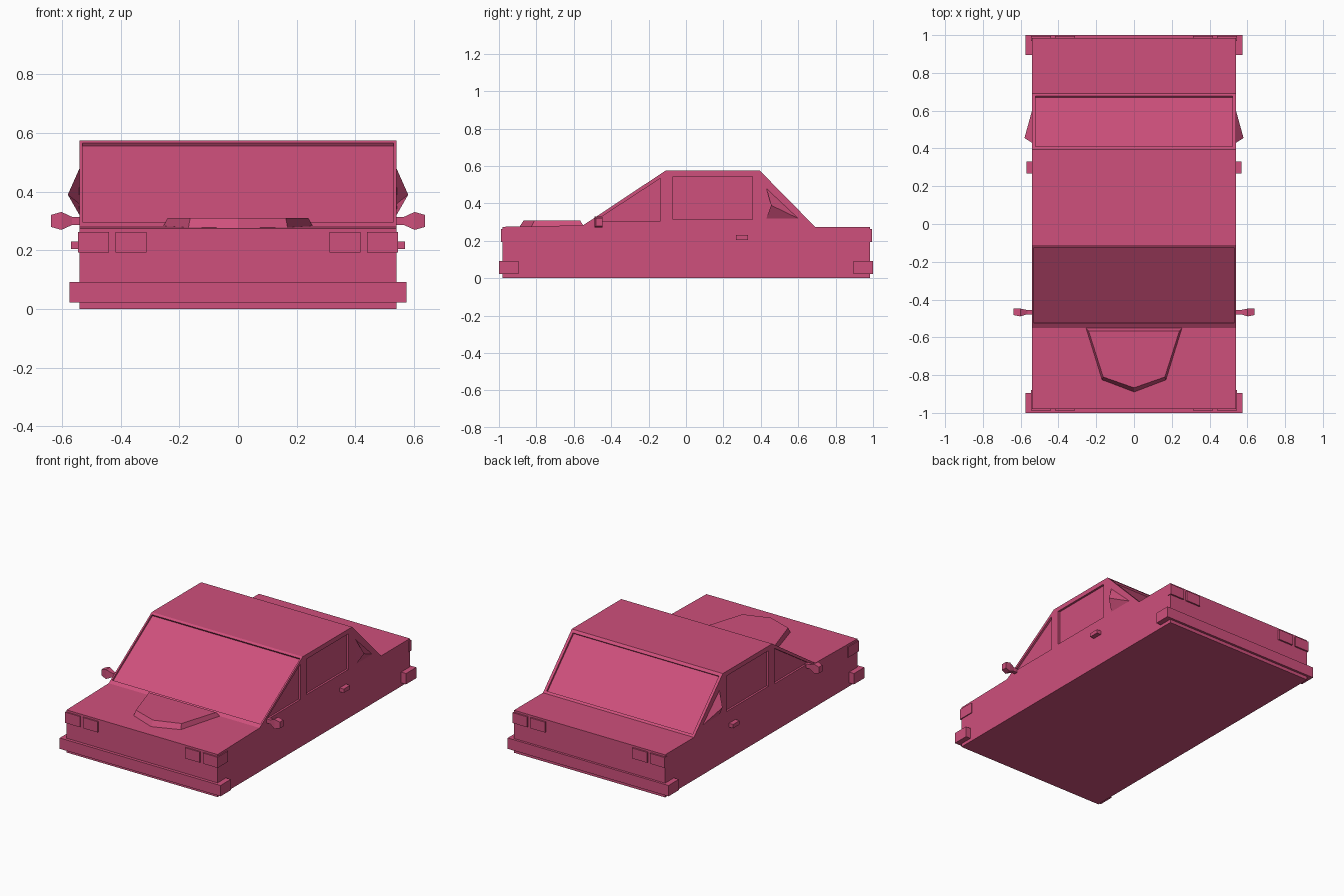
import bpy, bmesh
from mathutils import Vector

if "Cube" in bpy.data.objects:
    bpy.data.objects.remove(bpy.data.objects["Cube"])

paint = bpy.data.materials.new("pink_paint")
paint.diffuse_color = (0.62, 0.08, 0.2, 1)
paint.use_nodes = True
paint.node_tree.nodes["Principled BSDF"].inputs["Base Color"].default_value = paint.diffuse_color


def make(name, verts, faces, mirror=False):
    mesh = bpy.data.meshes.new(name)
    mesh.from_pydata(verts, [], faces)
    bm = bmesh.new()
    bm.from_mesh(mesh)
    bmesh.ops.recalc_face_normals(bm, faces=bm.faces)
    bm.to_mesh(mesh)
    bm.free()
    mesh.materials.append(paint)
    ob = bpy.data.objects.new(name, mesh)
    bpy.context.collection.objects.link(ob)
    if mirror:
        ob.modifiers.new("Mirror", 'MIRROR').use_mirror_merge = False
    return ob


def loft(name, rings, mirror=False):
    """Skin a stack of equal-length rings and cap both ends."""
    n = len(rings[0])
    faces = [tuple(range(n)), tuple(range(n * (len(rings) - 1), n * len(rings)))]
    for r in range(len(rings) - 1):
        for i in range(n):
            j = (i + 1) % n
            faces.append((r * n + i, r * n + j, (r + 1) * n + j, (r + 1) * n + i))
    return make(name, [v for ring in rings for v in ring], faces, mirror)


def prism(name, profile, x0, x1, mirror=False):
    return loft(name, [[(x, y, z) for y, z in profile] for x in (x0, x1)], mirror)


def box(name, x, y, z, mirror=False):
    profile = [(y[0], z[0]), (y[1], z[0]), (y[1], z[1]), (y[0], z[1])]
    return prism(name, profile, x[0], x[1], mirror)


def slab(a, b, t0, t1, depth=0.012):
    """Side profile of a cutter lying along the sloped line a-b."""
    a, b = Vector(a), Vector(b)
    d = (b - a).normalized()
    n = Vector((-d.y, d.x))
    p, q = a.lerp(b, t0), a.lerp(b, t1)
    return [tuple(v) for v in (p - n * depth, q - n * depth, q + n * 0.03, p + n * 0.03)]


# Body with cabin, one side profile
W = 0.54
ws_low, ws_top = (-0.55, 0.283), (-0.11, 0.575)
rw_top, rw_low = (0.395, 0.575), (0.69, 0.275)
body = prism("body", [(-0.98, 0), (0.985, 0), (0.985, 0.275), rw_low, rw_top,
                      ws_top, ws_low, (-0.98, 0.275)], -W, W)

# Recessed windows
cutters = [
    prism("windshield_cutter", slab(ws_low, ws_top, 0.05, 0.97), -0.53, 0.53),
    prism("rear_window_cutter", slab(rw_top, rw_low, 0.05, 0.96), -0.522, 0.522),
]
side_windows = [[(-0.485, 0.307), (-0.135, 0.307), (-0.135, 0.535)],
                [(-0.07, 0.315), (0.355, 0.315), (0.355, 0.545), (-0.07, 0.545)]]
for i, profile in enumerate(side_windows):
    for s in (-1, 1):
        cutters.append(prism(f"side_window_cutter_{i}", profile, s * (W - 0.013), s * 0.6))
for c in cutters:
    c.hide_render = True
    m = body.modifiers.new("Window", 'BOOLEAN')
    m.object, m.operation, m.solver = c, 'DIFFERENCE', 'EXACT'
depsgraph = bpy.context.evaluated_depsgraph_get()
cut_mesh = bpy.data.meshes.new_from_object(body.evaluated_get(depsgraph))
body.modifiers.clear()
body.data = cut_mesh
for c in cutters:
    bpy.data.objects.remove(c)

# Bumpers
box("front_bumper", (-0.575, 0.575), (-1.0, -0.895), (0.022, 0.092))
box("rear_bumper", (-0.575, 0.575), (0.895, 1.0), (0.022, 0.092))

# Lights
box("front_corner_light", (0.44, 0.546), (-0.988, -0.88), (0.193, 0.262), True)
box("headlight", (0.312, 0.418), (-0.988, -0.96), (0.193, 0.262), True)
box("rear_corner_light", (0.44, 0.544), (0.97, 0.995), (0.195, 0.262), True)
box("tail_light", (0.312, 0.418), (0.97, 0.995), (0.195, 0.262), True)

# Hood scoop with bevelled rim
base = [(-0.26, -0.543), (-0.17, -0.828), (0, -0.892), (0.17, -0.828), (0.26, -0.543)]
top = [(-0.24, -0.567), (-0.163, -0.81), (0, -0.867), (0.163, -0.81), (0.24, -0.567)]
loft("hood_scoop", [[(x, y, 0.272) for x, y in base], [(x, y, 0.31) for x, y in top]])

# Door handles
box("door_handle", (0.53, 0.57), (0.267, 0.332), (0.205, 0.23), True)

# Side mirrors: stem flaring into a head
rings = []
for x, y0, y1, z0, z1 in [(0.53, -0.478, -0.455, 0.287, 0.314),
                          (0.565, -0.478, -0.455, 0.287, 0.314),
                          (0.602, -0.489, -0.448, 0.27, 0.331),
                          (0.637, -0.482, -0.447, 0.28, 0.321)]:
    rings.append([(x, y0, z0), (x, y1, z0), (x, y1, z1), (x, y0, z1)])
loft("side_mirror", rings, True)

# Air intakes behind the side windows, hollow at the front
A, B, C = (W, 0.43, 0.48), (W, 0.43, 0.32), (W, 0.6, 0.32)
P, Q = (0.58, 0.455, 0.39), (0.542, 0.53, 0.36)
make("side_intake", [A, B, C, P, Q],
     [(0, 3, 2), (1, 2, 3), (0, 1, 4), (1, 3, 4), (3, 0, 4), (0, 2, 1)], True)
